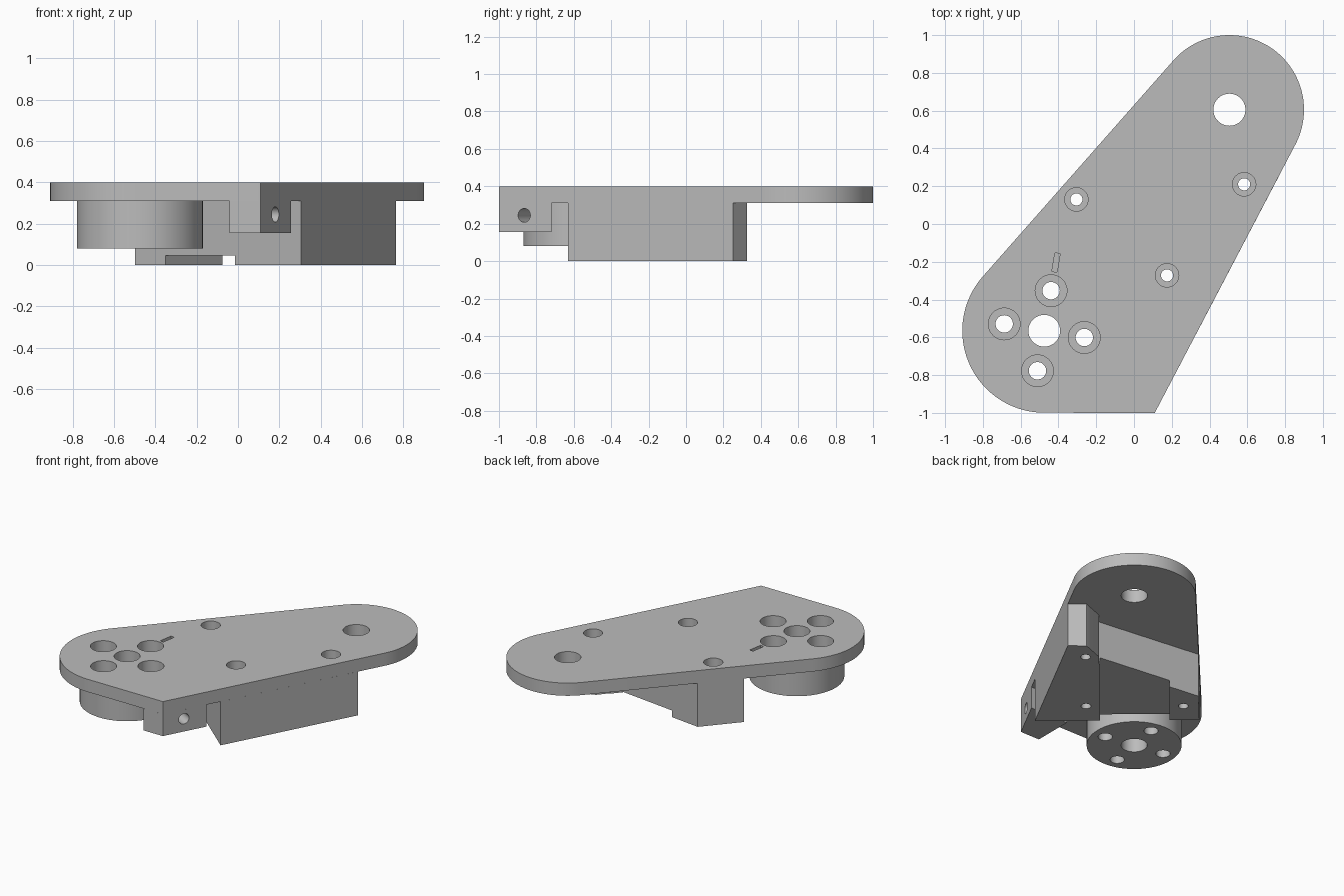
import bpy, bmesh, math
from mathutils import Vector, Matrix

if "Cube" in bpy.data.objects:
    bpy.data.objects.remove(bpy.data.objects["Cube"], do_unlink=True)

GREY = (0.5, 0.5, 0.5, 1)
grey = bpy.data.materials.new("plain_grey")
grey.use_nodes = True
grey.diffuse_color = GREY
grey.node_tree.nodes["Principled BSDF"].inputs["Base Color"].default_value = GREY

PLATE_Z, TOP = 0.31, 0.40
PIVOT, TIP = Vector((-0.475, -0.565)), Vector((0.505, 0.605))
AXIS = (TIP - PIVOT).normalized()
SIDE = Vector((-AXIS.y, AXIS.x))
EDGE_SLOPE = 0.5243


def edge(y):
    """Point on the straight slanted right edge."""
    return (0.11 + EDGE_SLOPE * (y + 1), y)


def link(name, bm):
    bmesh.ops.recalc_face_normals(bm, faces=bm.faces)
    mesh = bpy.data.meshes.new(name)
    bm.to_mesh(mesh)
    bm.free()
    mesh.materials.append(grey)
    obj = bpy.data.objects.new(name, mesh)
    bpy.context.collection.objects.link(obj)
    return obj


def prism(name, points, z0, z1):
    bm = bmesh.new()
    face = bm.faces.new([bm.verts.new((p[0], p[1], z0)) for p in points])
    out = bmesh.ops.extrude_face_region(bm, geom=[face])
    verts = [g for g in out["geom"] if isinstance(g, bmesh.types.BMVert)]
    bmesh.ops.translate(bm, verts=verts, vec=(0, 0, z1 - z0))
    return link(name, bm)


def circle(c, r, n=72):
    return [(c[0] + r * math.cos(2 * math.pi * i / n),
             c[1] + r * math.sin(2 * math.pi * i / n)) for i in range(n)]


def hull(points):
    """Convex outline, counter-clockwise."""
    pts = sorted(set((round(x, 5), round(y, 5)) for x, y in points))

    def half(seq):
        out = []
        for p in seq:
            while len(out) > 1 and ((out[-1][0] - out[-2][0]) * (p[1] - out[-2][1])
                                    - (out[-1][1] - out[-2][1]) * (p[0] - out[-2][0])) <= 0:
                out.pop()
            out.append(p)
        return out[:-1]
    return half(pts) + half(pts[::-1])


def bore(c, r):
    return prism("bore_cutter", circle(c, r, 40), -0.1, 0.6)


def counterbore(c, r):
    return prism("counterbore_cutter", circle(c, r, 40), 0.2, 0.6)


def side_bore(y):
    """Blind hole square to the slanted right edge."""
    normal = Vector((1, -EDGE_SLOPE, 0)).normalized()
    bm = bmesh.new()
    bmesh.ops.create_cone(bm, cap_ends=True, segments=32, radius1=0.037, radius2=0.037, depth=0.5)
    x, y = edge(y)
    turn = Vector((0, 0, 1)).rotation_difference(normal).to_matrix().to_4x4()
    bm.transform(Matrix.Translation((x, y, 0.245)) @ turn)
    return link("side_bore_cutter", bm)


def oriented_box(centre, along, across, half_l, half_w, z0, z1):
    pts = [centre + along * half_l * i + across * half_w * j
           for i, j in ((1, 1), (1, -1), (-1, -1), (-1, 1))]
    return prism("box_cutter", pts, z0, z1)


# Solid parts
plate = prism("top_plate", hull(circle(PIVOT, 0.434, 128) + circle(TIP, 0.395, 128) + [(0.11, -1)]),
              PLATE_Z, TOP)
boss = prism("pivot_boss", circle(PIVOT, 0.305, 96), 0.08, PLATE_Z)
body = prism("mounting_body", [edge(-0.63), edge(0.25), (0.67, 0.325), (0.518, 0.268),
                               (0.462, 0.20), (-0.296, 0.292), (-0.498, 0.06)], 0, PLATE_Z)
lug = prism("front_lug", [(-0.04, -1), edge(-1), edge(-0.72), (-0.04, -0.72)], 0.155, PLATE_Z)

# Holes
large_bores = [bore(PIVOT, 0.084), bore(TIP, 0.085)]
boss_bores, screw_bores = [], []
spoke = Vector((0.036, 0.212))
for k in range(4):
    c = PIVOT + Matrix.Rotation(k * math.pi / 2, 2) @ spoke
    boss_bores += [bore(c, 0.046), counterbore(c, 0.084)]
for c in ((-0.305, 0.13), (0.583, 0.21), (0.175, -0.272)):
    screw_bores += [bore(c, 0.032), counterbore(c, 0.062)]
side_bores = [side_bore(-0.07), side_bore(-0.865)]

# Index mark slot and the clearance channel under the body
mark_dir = spoke.normalized()
mark = oriented_box(Vector((-0.413, -0.204)), mark_dir, Vector((-mark_dir.y, mark_dir.x)),
                    0.05, 0.014, 0.36, 0.5)
channel = oriented_box(PIVOT + AXIS * 0.65 + SIDE * 0.003, AXIS, SIDE, 0.7, 0.223, -0.1, 0.047)

cuts = {plate: large_bores + boss_bores + screw_bores + [mark],
        boss: large_bores[:1] + boss_bores,
        body: screw_bores + side_bores[:1] + [channel],
        lug: side_bores[1:]}

for obj, tools in cuts.items():
    bpy.ops.object.select_all(action="DESELECT")
    obj.select_set(True)
    bpy.context.view_layer.objects.active = obj
    for tool in tools:
        mod = obj.modifiers.new("cut", "BOOLEAN")
        mod.operation, mod.solver, mod.object = "DIFFERENCE", "EXACT", tool
        bpy.ops.object.modifier_apply(modifier=mod.name)
    bpy.ops.object.shade_smooth_by_angle(angle=math.radians(30))

for tool in {t for tools in cuts.values() for t in tools}:
    bpy.data.objects.remove(tool, do_unlink=True)
